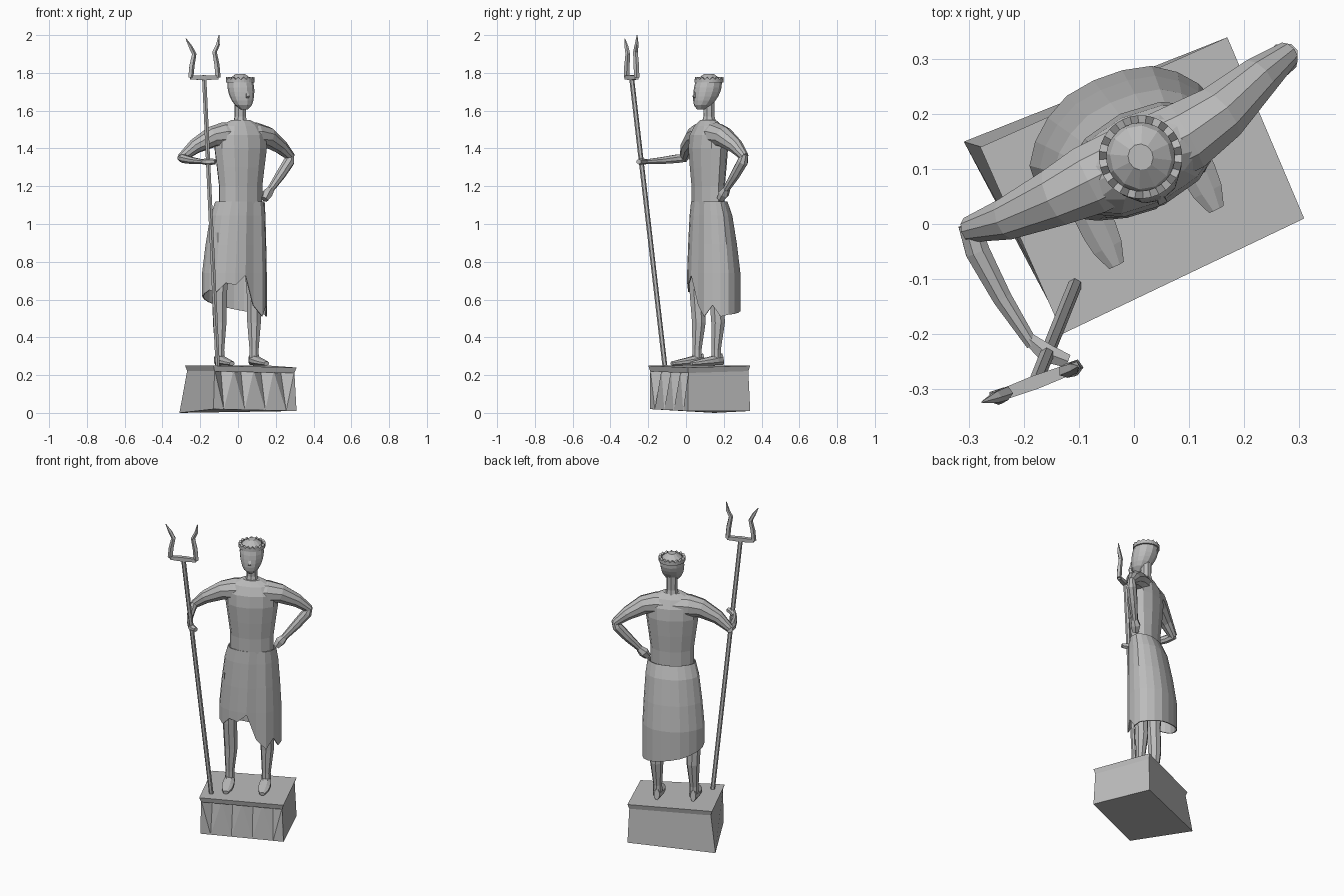
import bpy, bmesh
from math import sin, cos, pi, radians, sqrt
from mathutils import Vector, Matrix

cube = bpy.data.objects.get("Cube")
if cube:
    bpy.data.objects.remove(cube)

stone = bpy.data.materials.new("grey stone")
stone.use_nodes = True
GREY = (0.5, 0.5, 0.5, 1)
stone.diffuse_color = GREY
stone.node_tree.nodes["Principled BSDF"].inputs["Base Color"].default_value = GREY

TURN = Matrix.Rotation(radians(26), 4, "Z")
BODY = Matrix.Translation((0.012, 0.122, 0)) @ TURN


def finish(name, bm, matrix=None):
    """Turn a bmesh into a flat shaded object."""
    bmesh.ops.recalc_face_normals(bm, faces=bm.faces)
    if matrix:
        bm.transform(matrix)
    mesh = bpy.data.meshes.new(name)
    bm.to_mesh(mesh)
    bm.free()
    mesh.materials.append(stone)
    obj = bpy.data.objects.new(name, mesh)
    bpy.context.collection.objects.link(obj)
    return obj


def loft(name, rings, matrix=None, caps=True):
    """Skin a list of equal point rings."""
    bm = bmesh.new()
    rows = [[bm.verts.new(point) for point in ring] for ring in rings]
    count = len(rows[0])
    for low, high in zip(rows, rows[1:]):
        for i in range(count):
            j = (i + 1) % count
            bm.faces.new((low[i], low[j], high[j], high[i]))
    if caps:
        bm.faces.new(rows[0])
        bm.faces.new(rows[-1])
    return finish(name, bm, matrix)


def turns(count):
    return [2 * pi * i / count for i in range(count)]


def oval(z, width, depth, forward=0, sides=12):
    """Horizontal ellipse; the figure faces local -y."""
    return [(width * cos(t), depth * sin(t) - forward, z) for t in turns(sides)]


def tube(name, path, radii, sides=8, matrix=None):
    """Tapered limb; a radius may be a (width, height) pair."""
    points = [Vector(point) for point in path]
    overall = (points[-1] - points[0]).normalized()
    reference = Vector((0, 1, 0)) if abs(overall.z) > 0.8 else Vector((0, 0, 1))
    rings = []
    for k, (point, radius) in enumerate(zip(points, radii)):
        width, height = radius if isinstance(radius, tuple) else (radius, radius)
        along = points[min(k + 1, len(points) - 1)] - points[max(k - 1, 0)]
        side = along.cross(reference).normalized() * width
        up = side.cross(along).normalized() * height
        rings.append([point + side * cos(t + pi / sides) + up * sin(t + pi / sides) for t in turns(sides)])
    return loft(name, rings, matrix)


# Plinth: uneven block; corners run front right, front left, back left, back right
slab_top = [Vector(p) for p in ((-0.13, -0.2, 0.25), (0.31, 0.01, 0.24), (0.17, 0.34, 0.25), (-0.28, 0.14, 0.25))]
block_foot = [Vector(p) for p in ((-0.13, -0.19, 0.02), (0.31, 0.01, 0.01), (0.17, 0.34, 0.01), (-0.31, 0.15, 0))]
centre = Vector((0.02, 0.07, 0.23))


def shrunk(corners, drop):
    """Corners drawn in towards the middle and lowered."""
    inner = [corner.lerp(centre, 0.04) for corner in corners]
    return [Vector((p.x, p.y, corner.z - drop)) for p, corner in zip(inner, corners)]


block_top = shrunk(slab_top, 0.02)
loft("plinth_slab", [shrunk(slab_top, 0.03), slab_top])

# Plinth block with a carved row of triangular facets on its front
inward = TURN @ Vector((0, 1, 0))
COLUMNS = 8
bm = bmesh.new()
top, foot = [], []
for i in range(COLUMNS + 1):
    share = i / COLUMNS
    carve = 0 if share in (0, 1) else 0.045 if i % 2 else 0.01
    top.append(bm.verts.new(block_top[0].lerp(block_top[1], share) + inward * carve))
    foot.append(bm.verts.new(block_foot[0].lerp(block_foot[1], share)))
for i in range(COLUMNS):
    corners = [foot[i], foot[i + 1], top[i + 1], top[i]]
    start = i % 2
    for skip in (start, start + 2):
        bm.faces.new([corner for corner in corners if corner is not corners[skip]])
back_top = [bm.verts.new(p) for p in block_top[2:]]
back_foot = [bm.verts.new(p) for p in block_foot[2:]]
bm.faces.new((foot[-1], back_foot[0], back_top[0], top[-1]))
bm.faces.new((*back_foot, *reversed(back_top)))
bm.faces.new((back_foot[-1], foot[0], top[0], back_top[-1]))
bm.faces.new(foot + back_foot)
bm.faces.new(top + back_top)
finish("plinth_block", bm)

# Legs and feet; the foot is a flattened wedge from heel to toe
for side, x, y in (("right", -0.097, 0.058), ("left", 0.085, 0.16)):
    ankle = Vector((x, y, 0.28))
    knee = Vector((x, y, 0.64))
    hip = Vector((x * 0.85, y + 0.015, 0.95))
    calf = ankle.lerp(knee, 0.55) + Vector((0, 0.01, 0))
    tube(side + "_leg", [ankle, ankle.lerp(knee, 0.15), calf, knee, hip], [0.028, 0.026, 0.039, 0.042, 0.06])
    heel_to_toe, widths = [], []
    for k in range(6):
        share = k / 5
        height = 0.033 - 0.022 * share
        heel_to_toe.append((0, 0.037 - 0.185 * share, height))
        widths.append((0.036 * sqrt(1 - 0.8 * (2 * share - 1) ** 2), height))
    place = Matrix.Translation((x, y, slab_top[0].z)) @ TURN
    tube(side + "_foot", heel_to_toe, widths, matrix=place)

# Wrapped skirt: flares down and backwards, with a ragged hem and a flap edge at the left front
FOLDS = 20
FLAP = 17
skirt = []
for drop in (0, 0.2, 0.6, 1, None):
    ease = 1 if drop is None else drop ** 0.6
    ring = []
    for i, t in enumerate(turns(FOLDS)):
        flare = 1.05 if i == FLAP else 0.95 if i == FLAP - 1 else 1.02 if i % 3 == 0 else 1
        if drop is not None:
            z = 1.12 - 0.38 * drop
        elif i < FLAP - 1:
            z = 0.52 + 0.32 * (i / FOLDS) ** 1.5 - (0.03 if i in (12, 14) else 0)
        else:
            z = 0.54 + 0.03 * (-1) ** i
        ring.append(((0.138 + 0.04 * ease) * flare * cos(t) - 0.016 * ease,
                     (0.082 + 0.047 * ease) * flare * sin(t) + 0.034 * ease, z))
    skirt.append(ring)
cloth = loft("skirt", skirt, BODY, caps=False)
thick = cloth.modifiers.new("cloth thickness", "SOLIDIFY")
thick.thickness = 0.006

# Torso and neck
loft("torso", [oval(z, width, depth, 0.005) for z, width, depth in (
    (1.02, 0.125, 0.075), (1.2, 0.125, 0.078), (1.3, 0.138, 0.086), (1.4, 0.152, 0.092),
    (1.47, 0.152, 0.084), (1.52, 0.12, 0.06), (1.55, 0.055, 0.038))], BODY)
loft("neck", [oval(z, radius, radius, 0, 8) for z, radius in ((1.53, 0.042), (1.57, 0.031), (1.66, 0.032))], BODY)

# Head: egg with the chin pushed forward
head = []
for k in range(9):
    share = k / 8
    reach = (share - 0.65) / (0.67 if share < 0.65 else 0.37)
    radius = 0.07 * sqrt(1 - reach ** 2)
    head.append(oval(1.605 + 0.19 * share, radius, radius * 1.06, 0.05 * (1 - share) ** 2))
loft("head", head, BODY)
tube("nose", [(0, -0.07, 1.715), (0, -0.086, 1.675), (0, -0.07, 1.66)], [0.006, 0.012, 0.01], 4, BODY)
for feature, half, z, front in (("brow", 0.04, 1.72, 0.076), ("mouth", 0.016, 1.642, 0.078)):
    ends = [(s * half, -front + half / 3, z) for s in (-1, 1)]
    tube(feature, [ends[0], (0, -front, z), ends[1]], [0.004, 0.007, 0.004], 4, BODY)

# Wreath: a band with a toothed rim
band = []
for radius, z, tooth in ((0.064, 1.748, 0), (0.076, 1.748, 0), (0.076, 1.765, 0.012), (0.062, 1.765, 0.012)):
    outline = oval(z, radius, radius, 0, 32)
    band.append([(x, y, z + tooth * (i % 2)) for i, (x, y, _) in enumerate(outline)])
loft("wreath", band + band[:1], BODY, caps=False)

# Arms: the right reaches to the shaft, the left rests its fist on the hip
SHOULDER = [0.068, 0.068, 0.056, 0.04, 0.024]
tube("right_upper_arm", [(0, 0.12, 1.47), (-0.08, 0.08, 1.47), (-0.14, 0.05, 1.46), (-0.23, 0.01, 1.41),
                         (-0.3, -0.01, 1.35)], SHOULDER, 10)
tube("right_forearm", [(-0.3, 0, 1.35), (-0.285, -0.05, 1.345), (-0.24, -0.135, 1.335), (-0.185, -0.22, 1.33)],
     [0.022, 0.024, 0.019, 0.012])
tube("right_hand", [(-0.19, -0.21, 1.33), (-0.16, -0.235, 1.33), (-0.12, -0.25, 1.33)], [0.013, 0.02, 0.014], 6)
tube("left_upper_arm", [(0.02, 0.125, 1.47), (0.095, 0.16, 1.47), (0.155, 0.2, 1.46), (0.225, 0.265, 1.41),
                        (0.28, 0.31, 1.355)], SHOULDER, 10)
tube("left_forearm", [(0.28, 0.31, 1.37), (0.27, 0.3, 1.33), (0.225, 0.26, 1.26), (0.17, 0.21, 1.18)],
     [0.02, 0.03, 0.027, 0.018])
tube("left_hand", [(0.175, 0.215, 1.185), (0.155, 0.2, 1.16), (0.14, 0.18, 1.13)], [0.02, 0.03, 0.02], 6)

# Two-pronged spear; both prongs bend in and then out along the crossbar direction
fork = Vector((-0.179, -0.288, 1.775))
across = Vector((0.072, 0.027, 0))
tube("spear_shaft", [(-0.108, -0.112, 0.25), fork], [0.013, 0.013], 6)
tube("fork_crossbar", [fork - across, fork, fork + across], [0.014, 0.018, 0.014], 4)
for side, sign, spread, height in (("right", 1, 1.08, 0.225), ("left", -1, 1.35, 0.207)):
    steps = ((0, 1), (0.3, 0.92), (0.6, 0.75), (0.78, 1), (1, spread))
    prong = [fork + across * sign * reach + Vector((0, 0, height * rise)) for rise, reach in steps]
    tube(side + "_prong", prong, [0.015, 0.015, 0.013, 0.011, 0.002], 5)
